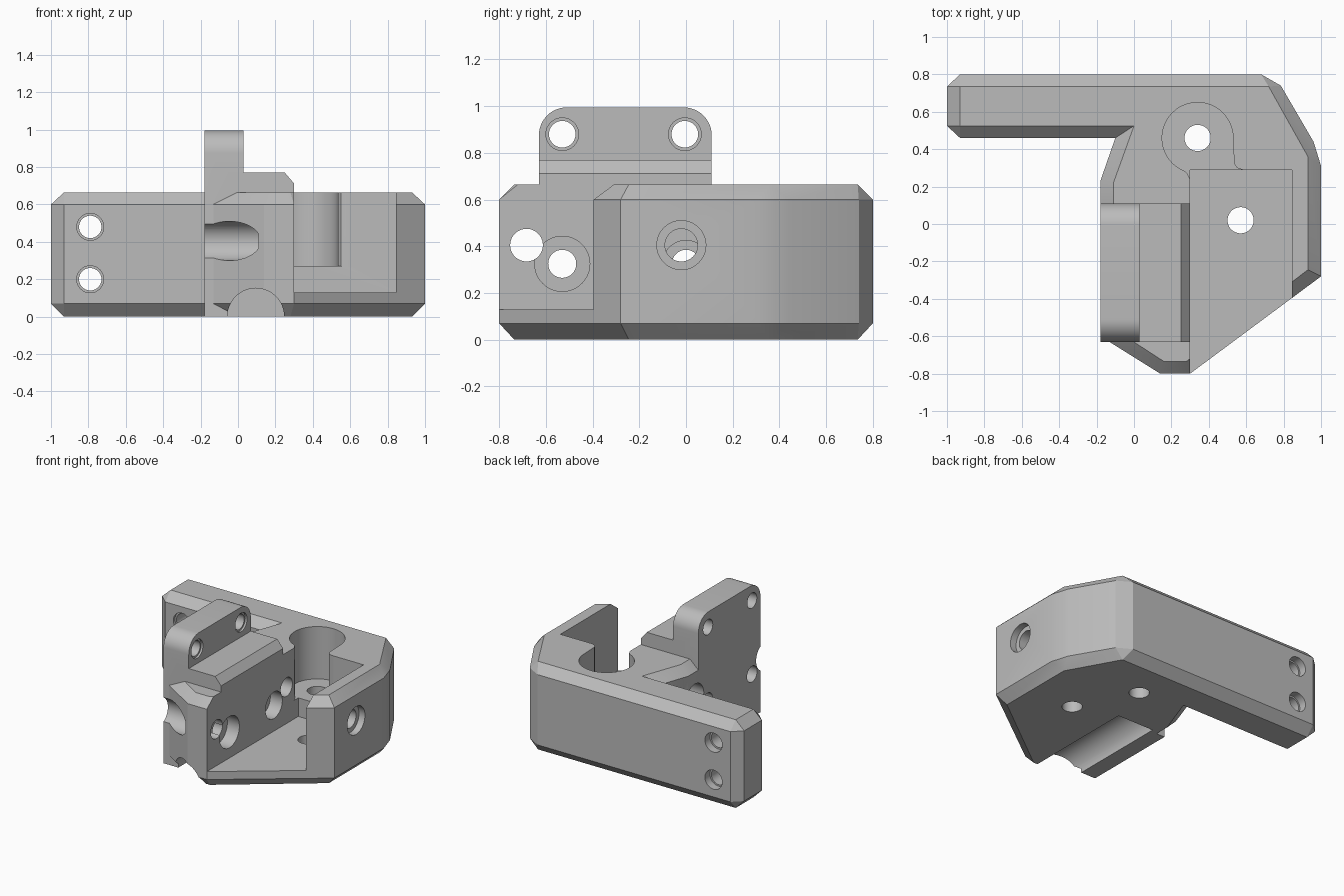
import bpy, bmesh, math
from mathutils import Vector

if "Cube" in bpy.data.objects:
    bpy.data.objects.remove(bpy.data.objects["Cube"])

grey = bpy.data.materials.new("neutral_grey")
grey.diffuse_color = (0.5, 0.5, 0.5, 1)
grey.use_nodes = True
grey.node_tree.nodes["Principled BSDF"].inputs["Base Color"].default_value = grey.diffuse_color


def loft(name, rings):
    """Solid skinned through rings of 3D points, capped at both ends."""
    bm = bmesh.new()
    vs = [[bm.verts.new(p) for p in r] for r in rings]
    n = len(vs[0])
    for a, b in zip(vs, vs[1:]):
        for i in range(n):
            j = (i + 1) % n
            bm.faces.new((a[i], a[j], b[j], b[i]))
    bm.faces.new(vs[0][::-1])
    bm.faces.new(vs[-1])
    bmesh.ops.remove_doubles(bm, verts=bm.verts, dist=1e-4)
    bmesh.ops.recalc_face_normals(bm, faces=bm.faces)
    me = bpy.data.meshes.new(name)
    bm.to_mesh(me)
    bm.free()
    me.materials.append(grey)
    ob = bpy.data.objects.new(name, me)
    bpy.context.collection.objects.link(ob)
    return ob


def place(axis, a, b, t):
    return {"x": (t, a, b), "y": (a, t, b), "z": (a, b, t)}[axis]


def prism(name, axis, pts, lo, hi):
    return loft(name, [[place(axis, a, b, t) for a, b in pts] for t in (lo, hi)])


def rod(axis, a, b, r, lo, hi):
    pts = [(a + r * math.cos(k * math.tau / 48), b + r * math.sin(k * math.tau / 48))
           for k in range(48)]
    return prism("cutter", axis, pts, lo, hi)


def combine(target, tool, op):
    tool.hide_render = True
    m = target.modifiers.new("bool", "BOOLEAN")
    m.operation, m.solver, m.object = op, "EXACT", tool
    bpy.context.view_layer.objects.active = target
    bpy.ops.object.modifier_apply(modifier=m.name)
    bpy.data.objects.remove(tool, do_unlink=True)


# L-shaped block: outer outline and the inset outline of its chamfered top and bottom
outer = [(-.93, .46), (-.1, .46), (-.18, .23), (-.18, -.6), (.14, -.8), (.3, -.8),
         (1, -.28), (1, .31), (.96, .44), (.785, .74), (.68, .8),
         (-.93, .8), (-1, .735), (-1, .525)]
inner = [(-.93, .525), (0, .525), (-.11, .22), (-.11, -.56), (.16, -.735), (.28, -.735),
         (.93, -.245), (.93, .36), (.93, .36), (.72, .735), (.72, .735),
         (-.93, .735), (-.93, .735), (-.93, .525)]
body = loft("bracket_body", [[(x, y, z) for x, y in ring] for ring, z in
                             ((inner, 0), (outer, .07), (outer, .6), (inner, .665))])

# Upright mounting plate with rounded top corners
plate = [(-.63, 0), (.11, 0)]
for cy, start in ((-.01, 0), (-.51, 90)):
    for k in range(13):
        t = math.radians(start + 7.5 * k)
        plate.append((cy + .12 * math.cos(t), .875 + .12 * math.sin(t)))
combine(body, prism("mounting_plate", "x", plate, -.18, .03), "UNION")

# Raised shelf beside the plate
shelf = [(-.05, .4), (.31, .4), (.31, .70), (.25, .77), (-.05, .77)]
combine(body, prism("shelf", "y", shelf, -.63, .11), "UNION")

# Open pocket, round motor seat and the throat joining them
pocket = [(.3, -1), (.845, -1), (.845, .29), (.3, .29)]
throat = [(.3, .2), (.6, .2), (.6, .29), (.58, .29), (.55, .3), (.535, .325),
          (.53, .46), (.34, .46), (.2, .34), (.25, .3), (.285, .27), (.3, .24)]
cutters = [prism("cutter", "z", pocket, .13, 1.2),
           prism("cutter", "z", throat, .27, 1.2),
           rod("z", .34, .46, .19, .27, 1.2)]

# Vertical screw holes
for x, y in ((.34, .46), (.57, .02)):
    cutters.append(rod("z", x, y, .07, -.1, .6))

# Arm screw holes
for z in (.2, .48):
    cutters += [rod("y", -.79, z, .06, .3, 1), rod("y", -.79, z, .072, .3, .48),
                rod("y", -.79, z, .072, .74, 1)]

# Plate top holes
for y in (-.53, -.005):
    cutters += [rod("x", y, .88, .057, -.3, .2), rod("x", y, .88, .07, .015, .2)]

# Stepped cross holes through the inner wall
for y in (-.683, .15):
    cutters += [rod("x", y, .405, .07, -.3, .4), rod("x", y, .405, .105, -.3, .11)]
for y, r in ((-.53, .118), (0, .1)):
    cutters += [rod("x", y, .325, .06, -.3, .4), rod("x", y, .325, r, .2, .4)]

# Outer wall hole
cutters += [rod("x", -.02, .405, .07, .75, 1.1), rod("x", -.02, .405, .105, .95, 1.1)]

# Rod groove under the block
cutters.append(rod("y", .095, 0, .152, -1, .13))

for c in cutters:
    combine(body, c, "DIFFERENCE")

bpy.ops.object.select_all(action="DESELECT")
body.select_set(True)
bpy.context.view_layer.objects.active = body
bpy.ops.object.shade_smooth_by_angle(angle=math.radians(25))
